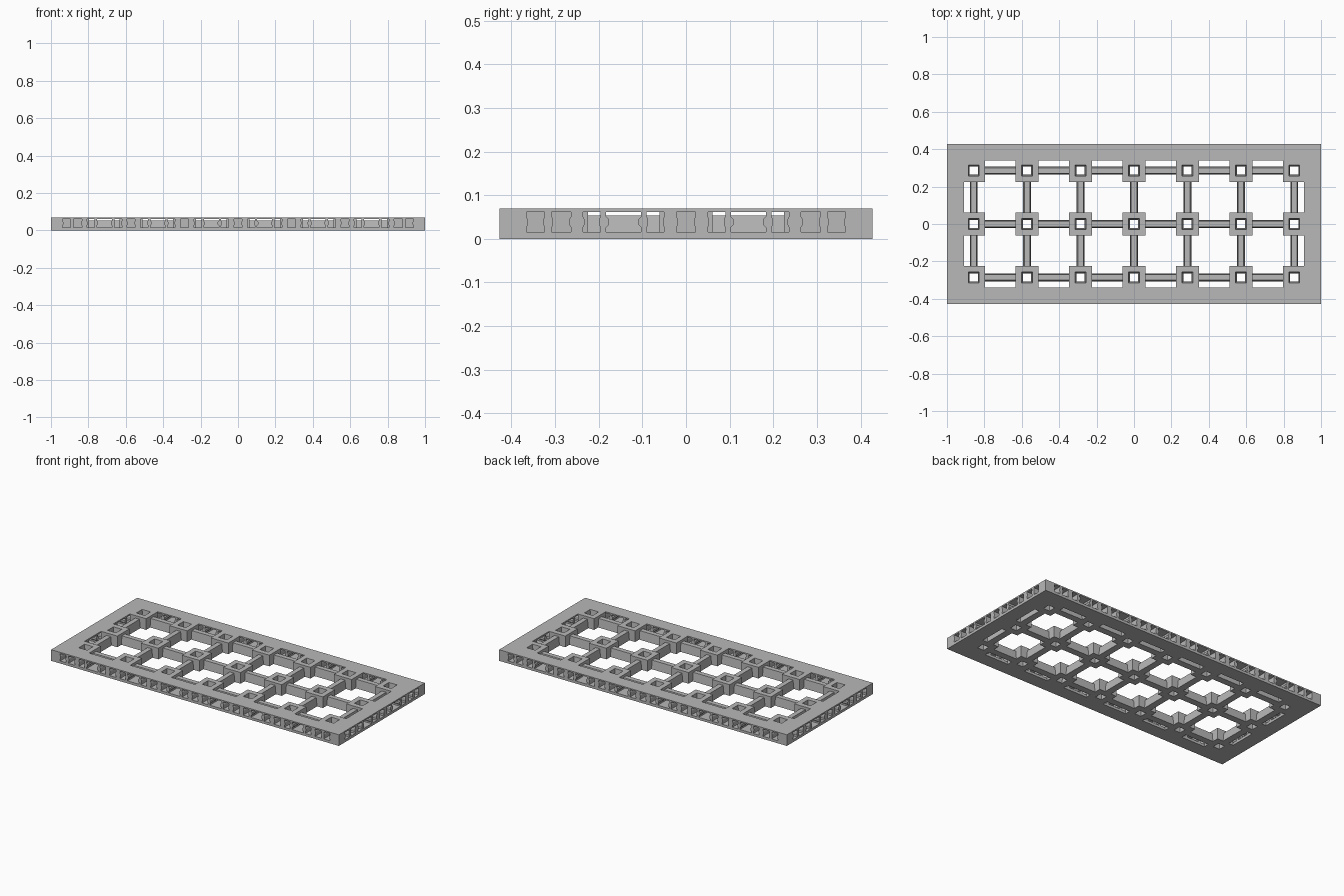
import bpy
import bmesh
from mathutils import Vector

cube = bpy.data.objects.get("Cube")
if cube:
    bpy.data.objects.remove(cube, do_unlink=True)

grey = bpy.data.materials.new("light_grey")
grey.use_nodes = True
grey.diffuse_color = (0.48, 0.48, 0.48, 1)
grey.node_tree.nodes["Principled BSDF"].inputs["Base Color"].default_value = grey.diffuse_color

HX, HY, H = 1.0, 0.427, 0.07      # half length, half width, height
IX, IY = 0.909, 0.34              # inner edge of the frame
PITCH, NODE = 2 / 7, 0.061        # grid spacing, half size of a joint block
XS = [PITCH * i for i in range(-3, 4)]
YS = [PITCH * i for i in range(-1, 2)]


def finish(name, bm):
    bmesh.ops.recalc_face_normals(bm, faces=bm.faces)
    mesh = bpy.data.meshes.new(name)
    bm.to_mesh(mesh)
    bm.free()
    mesh.materials.append(grey)
    obj = bpy.data.objects.new(name, mesh)
    bpy.context.collection.objects.link(obj)
    return obj


def rect(bm, x0, x1, y0, y1, z):
    return [bm.verts.new(p) for p in ((x0, y0, z), (x1, y0, z), (x1, y1, z), (x0, y1, z))]


def bridge(bm, a, b):
    n = len(a)
    for i in range(n):
        j = (i + 1) % n
        bm.faces.new((a[i], a[j], b[j], b[i]))


def ring(bm, outer, low_hole, top_hole):
    """Rectangular block with a rectangular hole through it."""
    ob, ot = rect(bm, *outer, 0), rect(bm, *outer, H)
    ib, it = rect(bm, *low_hole, 0), rect(bm, *top_hole, H)
    for a, b in ((ob, ot), (ot, it), (it, ib), (ib, ob)):
        bridge(bm, a, b)


def prism(bm, section, direction):
    """Extrude a closed section along a direction."""
    a = [bm.verts.new(p) for p in section]
    b = [bm.verts.new(Vector(p) + Vector(direction)) for p in section]
    bm.faces.new(a)
    bm.faces.new(b)
    bridge(bm, a, b)


# Outer frame
bm = bmesh.new()
hole = (-IX, IX, -IY, IY)
ring(bm, (-HX, HX, -HY, HY), hole, hole)
frame = finish("outer_frame", bm)


# Waisted openings along the four sides of the frame
def openings(centres):
    result = [(c, 0.022) for c in centres]
    for a in centres[:-1]:
        result += [(a + 0.07, 0.02), (a + PITCH / 2, 0.04), (a + PITCH - 0.07, 0.02)]
    end = centres[-1] + 0.059
    return result + [(-end, 0.021), (end, 0.021)]


bm = bmesh.new()
half = [(0.016, 1), (0.026, 1), (0.032, 0.85), (0.045, 0.85), (0.051, 1), (0.062, 1)]
for centres, along_x, edge, inner in ((XS, True, HY, IY), (YS, False, HX, IX)):
    for c, w in openings(centres):
        outline = [(c - w * s, z) for z, s in half] + [(c + w * s, z) for z, s in reversed(half)]
        at_end = abs(c) > centres[-1] + 0.01
        depth = 0.055 if at_end else edge - inner + 0.003
        for side in (-1, 1):
            start, run = side * (edge + 0.01), -side * (depth + 0.01)
            if along_x:
                prism(bm, [(u, start, z) for u, z in outline], (0, run, 0))
            else:
                prism(bm, [(start, u, z) for u, z in outline], (run, 0, 0))
cutter = finish("side_opening_cutter", bm)
cutter.hide_render = True
mod = frame.modifiers.new("side_openings", "BOOLEAN")
mod.operation, mod.solver, mod.object = "DIFFERENCE", "EXACT", cutter
bpy.context.view_layer.objects.active = frame
frame.select_set(True)
bpy.ops.object.modifier_apply(modifier=mod.name)
bpy.data.objects.remove(cutter, do_unlink=True)

# Joint blocks with tapered square sockets
bm = bmesh.new()
for x in XS:
    for y in YS:
        block = (max(x - NODE, -IX), min(x + NODE, IX), max(y - NODE, -IY), min(y + NODE, IY))
        low, top = [(x - r, x + r, y - r, y + r) for r in (0.022, 0.029)]
        ring(bm, block, low, top)
finish("joint_blocks", bm)

# Lower tapered bars between the blocks
bm = bmesh.new()
bar = [(-0.021, 0), (0.021, 0), (0.015, 0.054), (-0.015, 0.054)]
length = PITCH - 2 * NODE
for x in XS:
    for y in YS:
        if x < XS[-1]:
            prism(bm, [(x + NODE, y + u, z) for u, z in bar], (length, 0, 0))
        if y < YS[-1]:
            prism(bm, [(x + u, y + NODE, z) for u, z in bar], (0, length, 0))
finish("cross_bars", bm)
